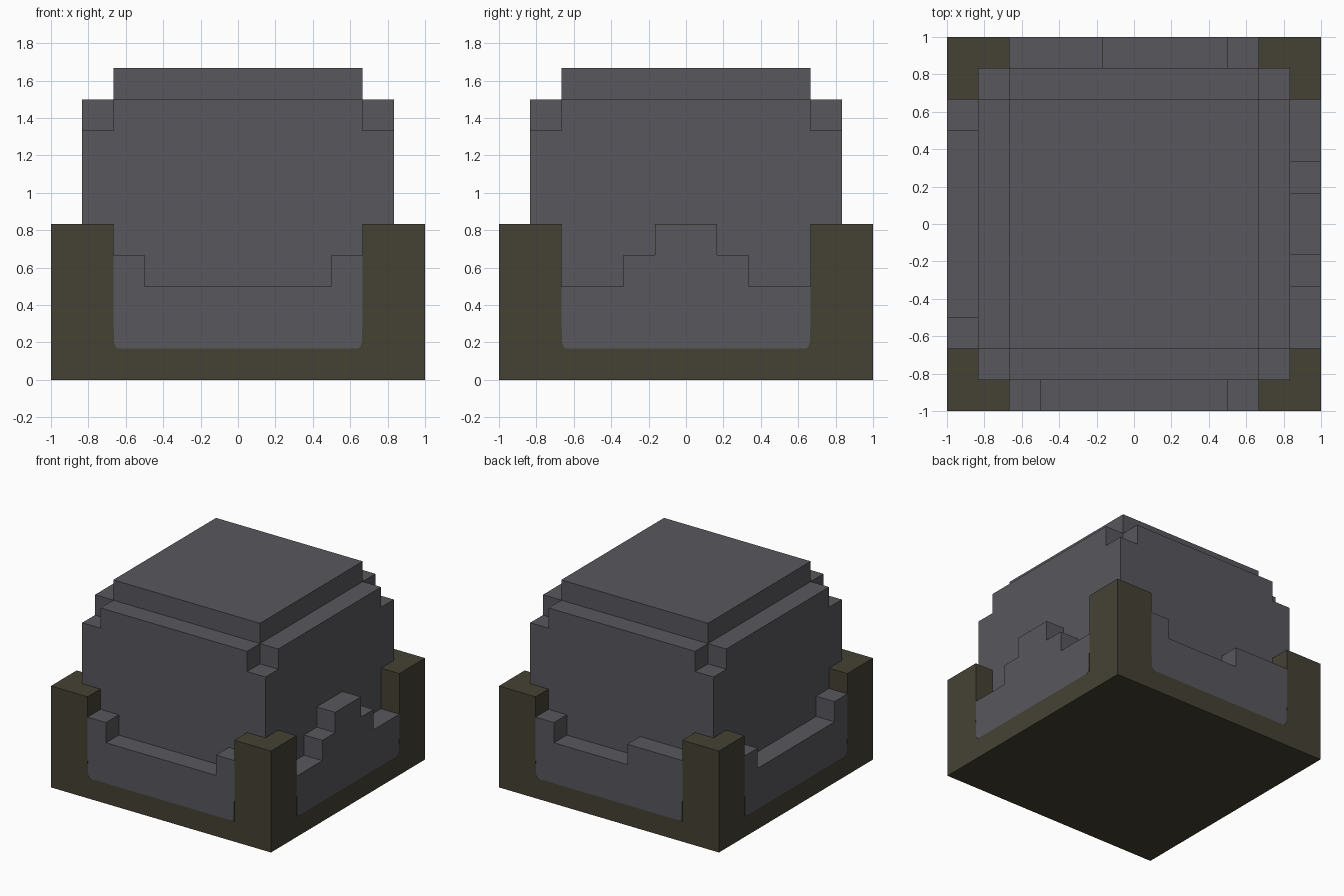
import bpy
import bmesh
from math import radians
from mathutils import Matrix, Vector

cube = bpy.data.objects.get("Cube")
if cube:
    bpy.data.objects.remove(cube, do_unlink=True)

U = 1 / 6  # one building step


def material(name, rgb):
    mat = bpy.data.materials.new(name)
    mat.use_nodes = True
    color = (*rgb, 1)
    mat.diffuse_color = color
    mat.node_tree.nodes["Principled BSDF"].inputs["Base Color"].default_value = color
    return mat


stone = material("grey stone", (0.098, 0.095, 0.108))
wood = material("dark brown wood", (0.060, 0.053, 0.034))


def add_object(name, bm, mat):
    bmesh.ops.recalc_face_normals(bm, faces=bm.faces)
    mesh = bpy.data.meshes.new(name)
    bm.to_mesh(mesh)
    bm.free()
    mesh.materials.append(mat)
    obj = bpy.data.objects.new(name, mesh)
    bpy.context.collection.objects.link(obj)
    return obj


def box(name, half_x, half_y, bottom, top, mat, center=(0, 0)):
    bm = bmesh.new()
    bmesh.ops.create_cube(bm, size=1)
    bmesh.ops.scale(bm, vec=Vector((half_x * 2, half_y * 2, top - bottom)) * U, verts=bm.verts)
    offset = Vector((*center, (bottom + top) / 2)) * U
    bmesh.ops.translate(bm, vec=offset, verts=bm.verts)
    return add_object(name, bm, mat)


def carve(obj, cutters):
    """Cut the boxes away and discard them."""
    for cutter in cutters:
        cutter.hide_render = True
        mod = obj.modifiers.new("cut", "BOOLEAN")
        mod.operation = "DIFFERENCE"
        mod.solver = "EXACT"
        mod.object = cutter
        bpy.context.view_layer.objects.active = obj
        bpy.ops.object.modifier_apply(modifier=mod.name)
        bpy.data.objects.remove(cutter, do_unlink=True)


def side_panel(name, profile, depth_from, depth_to, angle, mat):
    """Extrude an upright profile and turn it to one side of the model."""
    bm = bmesh.new()
    face = bm.faces.new([bm.verts.new((u * U, -depth_to * U, z * U)) for u, z in profile])
    moved = bmesh.ops.extrude_face_region(bm, geom=[face])["geom"]
    verts = [v for v in moved if isinstance(v, bmesh.types.BMVert)]
    bmesh.ops.translate(bm, vec=(0, (depth_to - depth_from) * U, 0), verts=verts)
    bmesh.ops.rotate(bm, matrix=Matrix.Rotation(radians(angle), 3, "Z"), verts=bm.verts)
    return add_object(name, bm, mat)


# Wooden tray with four corner posts
tray = box("corner_post_tray", 6, 6, 0, 5, wood)
carve(tray, [
    box("cutter", 4, 7, 1, 7, wood),
    box("cutter", 7, 4, 1, 7, wood),
    box("cutter", 5, 5, 1, 7, wood),
])

# Stone block with notched upper corners, and its raised cap
block = box("stone_block", 5, 5, 1, 9, stone)
carve(block, [box("cutter", 1, 1, 8, 10, stone, (sx * 5, sy * 5))
              for sx in (-1, 1) for sy in (-1, 1)])
box("stone_cap", 4, 4, 9, 10, stone)

# Stepped stone walls: each step is (start, height)
notched = [(-4, 4), (-3, 3), (3, 4)]
peaked = [(-4, 3), (-2, 4), (-1, 5), (1, 4), (2, 3)]
uneven = [(-4, 4), (-3, 3), (1, 4)]
walls = [("front", notched, 0), ("left", peaked, 90),
         ("back", uneven, 180), ("right", notched, 270)]

# Worn wood in the lower corners of each wall
fillet = [(-4, 1), (-3.8, 1), (-3.92, 1.05), (-3.97, 1.2), (-4, 2)]

for side, steps, angle in walls:
    outline = [(-4, 1)]
    ends = [start for start, _ in steps[1:]] + [4]
    for (start, height), end in zip(steps, ends):
        outline += [(start, height), (end, height)]
    outline.append((4, 1))
    side_panel(side + "_wall", outline, 5, 6, angle, stone)
    for label, sign in (("a", 1), ("b", -1)):
        points = [(u * sign, z) for u, z in fillet]
        side_panel(f"{side}_wall_corner_{label}", points, 5.99, 6.006, angle, wood)
